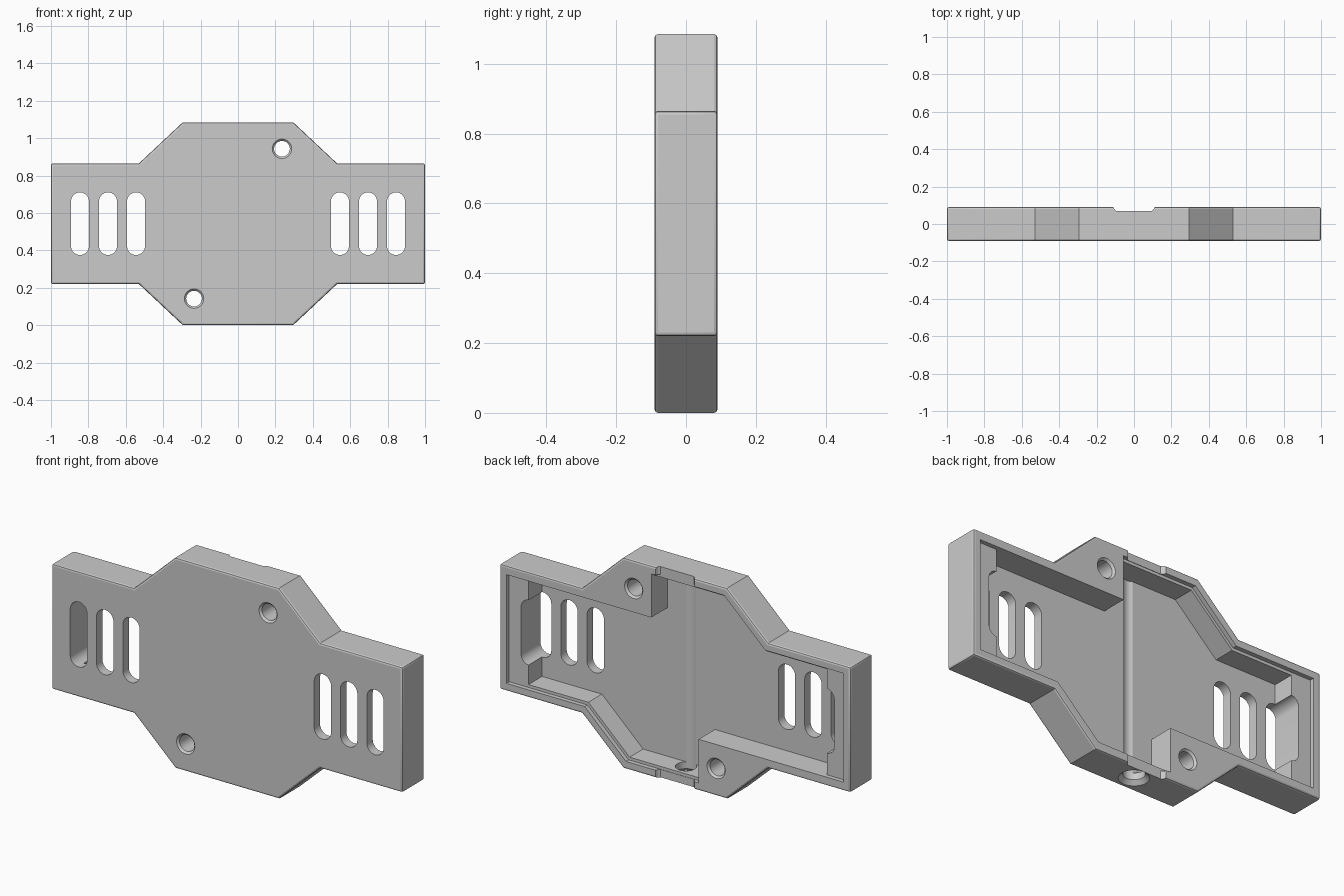
import bpy, bmesh, math
from mathutils import Matrix, Vector

cube = bpy.data.objects.get("Cube")
if cube:
    bpy.data.objects.remove(cube, do_unlink=True)

HEIGHT, WING_LOW, HALF_DEPTH = 1.085, 0.22, 0.09
FLOOR, LEDGE, CLEAR = -0.042, 0.068, 0.3

grey = bpy.data.materials.new("matte_grey")
grey.use_nodes = True
grey.diffuse_color = (0.6, 0.6, 0.6, 1)
grey.node_tree.nodes["Principled BSDF"].inputs["Base Color"].default_value = (0.6, 0.6, 0.6, 1)


def finish(bm, name):
    bmesh.ops.recalc_face_normals(bm, faces=bm.faces)
    mesh = bpy.data.meshes.new(name)
    bm.to_mesh(mesh)
    bm.free()
    mesh.materials.append(grey)
    obj = bpy.data.objects.new(name, mesh)
    bpy.context.collection.objects.link(obj)
    return obj


def prism(name, outline, y0, y1):
    """Extrude an x-z outline along y."""
    bm = bmesh.new()
    face = bm.faces.new([bm.verts.new((x, y0, z)) for x, z in outline])
    side = bmesh.ops.extrude_face_region(bm, geom=[face])["geom"]
    moved = [v for v in side if isinstance(v, bmesh.types.BMVert)]
    bmesh.ops.translate(bm, verts=moved, vec=(0, y1 - y0, 0))
    return finish(bm, name)


def spun(name, profile, origin, axis):
    """Round solid from (radius, distance) pairs along an axis."""
    bm = bmesh.new()
    turn = Vector((0, 0, 1)).rotation_difference(Vector(axis)).to_matrix()
    rings = []
    for r, d in profile:
        angles = [math.tau * i / 32 for i in range(32)]
        rings.append([bm.verts.new(Vector(origin) + turn @ Vector((r * math.cos(a), r * math.sin(a), d)))
                      for a in angles])
    for low, high in zip(rings, rings[1:]):
        for i in range(32):
            j = (i + 1) % 32
            bm.faces.new((low[i], low[j], high[j], high[i]))
    bm.faces.new(rings[0])
    bm.faces.new(rings[-1])
    return finish(bm, name)


def half_turn(points):
    """Complete an outline by rotating it about the plate centre."""
    return points + [(-x, HEIGHT - z) for x, z in points]


def apply_modifier(obj, mod):
    bpy.context.view_layer.objects.active = obj
    bpy.ops.object.modifier_apply(modifier=mod.name)


def cut(obj, cutter):
    mod = obj.modifiers.new("cut", "BOOLEAN")
    mod.operation, mod.solver, mod.object = "DIFFERENCE", "EXACT", cutter
    apply_modifier(obj, mod)
    bpy.data.objects.remove(cutter, do_unlink=True)


def pocket(name, inset, end, y0):
    """Inner outline that leaves two opposite screw bosses standing."""
    k, low, boss = 0.39 * inset, WING_LOW + inset, WING_LOW + 0.045
    outline = half_turn([(-0.135, boss), (-0.135, inset), (0.295 - k, inset),
                         (0.53 - k, low), (end, low), (end, HEIGHT - boss)])
    return prism(name, outline, y0, CLEAR)


# Outer body with softened rims and end corners
body = prism("housing_shell", half_turn([
    (-0.295, 0), (0.295, 0), (0.53, WING_LOW), (1, WING_LOW),
    (1, HEIGHT - WING_LOW), (0.53, HEIGHT - WING_LOW)]), -HALF_DEPTH, HALF_DEPTH)
bevel = body.modifiers.new("soft_edges", "BEVEL")
bevel.width, bevel.segments = 0.01, 2
bevel.limit_method, bevel.angle_limit = "ANGLE", math.radians(60)
apply_modifier(body, bevel)

# Main cavity between the end blocks, then the shallow lid recess
cut(body, pocket("cavity", 0.055, 0.85, FLOOR))
cut(body, pocket("lid_recess", 0.04, 0.96, LEDGE))

# Notches across the top and bottom rims
notch = [(-0.115, HALF_DEPTH + 0.01), (-0.105, 0.078), (-0.095, 0.07),
         (0.095, 0.07), (0.105, 0.078), (0.115, HALF_DEPTH + 0.01)]
notch_cutter = prism("rim_notch", notch, -0.1, HEIGHT + 0.1)
notch_cutter.data.transform(Matrix(((1, 0, 0, 0), (0, 0, 1, 0), (0, 1, 0, 0), (0, 0, 0, 1))))
notch_cutter.data.flip_normals()
cut(body, notch_cutter)

# Strap slots in both wings
for x in (0.545, 0.695, 0.845):
    for sign in (-1, 1):
        slot = []
        for i in range(17):
            a = math.pi * i / 16
            slot.append((sign * x + 0.048 * math.cos(a), 0.662 + 0.048 * math.sin(a)))
        slot += [(2 * sign * x - px, HEIGHT - pz) for px, pz in slot]
        cut(body, prism("slot", slot, -CLEAR, CLEAR))

# Screw holes through the bosses, flared at both faces
flare = [(0.062, -0.1), (0.042, -0.08), (0.042, 0.08), (0.062, 0.1)]
for x, z in half_turn([(0.235, 0.943)]):
    cut(body, spun("screw_hole", flare, (x, 0, z), (0, 1, 0)))

# Cable hole in the bottom wall, continuing as a shallow floor groove
cable = [(0.08, -0.01), (0.05, 0.02), (0.05, HEIGHT - 0.055)]
cut(body, spun("cable_hole", cable, (0, 0, 0), (0, 0, 1)))

bpy.ops.object.select_all(action="DESELECT")
body.select_set(True)
bpy.context.view_layer.objects.active = body
bpy.ops.object.shade_smooth_by_angle(angle=math.radians(20))
